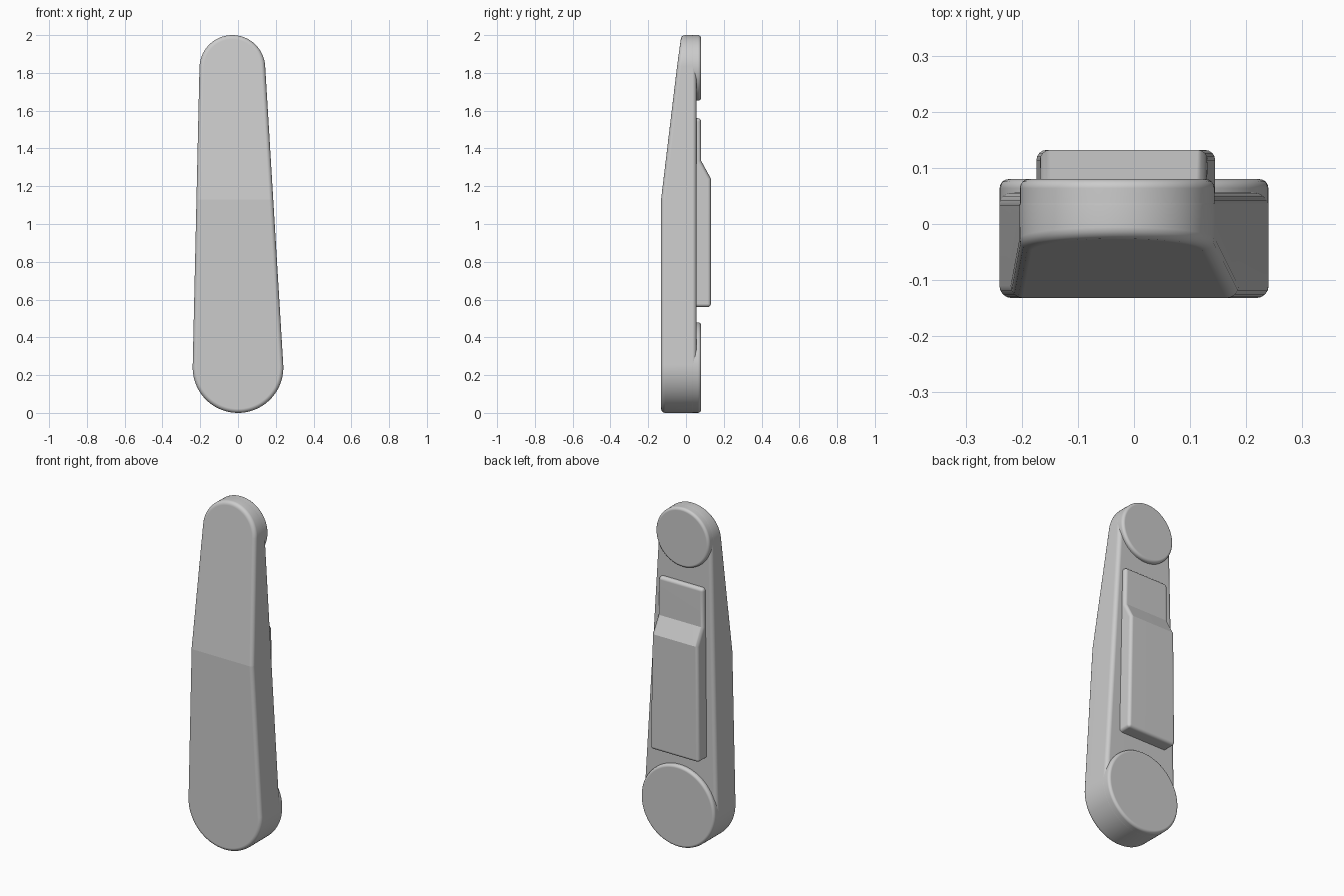
import bpy, bmesh, math
from mathutils import Vector

cube = bpy.data.objects.get("Cube")
if cube:
    bpy.data.objects.remove(cube)

GREY = (0.6, 0.6, 0.6, 1)
grey = bpy.data.materials.new("plain grey")
grey.use_nodes = True
grey.diffuse_color = GREY
grey.node_tree.nodes["Principled BSDF"].inputs["Base Color"].default_value = GREY

BIG, SMALL = (0, 0.24, 0.24), (-0.03, 1.826, 0.174)   # x, z, radius of the rounded ends
FRONT, BACK, FOLD = -0.132, 0.056, 1.13


def prism(points, offset):
    """Extrude a closed loop of points along a vector."""
    bm = bmesh.new()
    face = bm.faces.new([bm.verts.new(p) for p in points])
    ext = bmesh.ops.extrude_face_region(bm, geom=[face])["geom"]
    bmesh.ops.translate(bm, vec=offset, verts=[v for v in ext if isinstance(v, bmesh.types.BMVert)])
    bmesh.ops.recalc_face_normals(bm, faces=bm.faces)
    return bm


def round_edges(bm, width, keep=lambda e: True):
    edges = [e for e in bm.edges if e.calc_face_angle(0) > 0.6 and keep(e)]
    bmesh.ops.bevel(bm, geom=edges, offset=width, segments=4, profile=0.5, affect="EDGES")


def finish(bm, name, crease=lambda e: False):
    bmesh.ops.recalc_face_normals(bm, faces=bm.faces)
    for f in bm.faces:
        f.smooth = True
    for e in bm.edges:
        e.smooth = not (e.calc_face_angle(0) > math.radians(25) or crease(e))
    mesh = bpy.data.meshes.new(name)
    bm.to_mesh(mesh)
    bm.free()
    mesh.materials.append(grey)
    obj = bpy.data.objects.new(name, mesh)
    bpy.context.collection.objects.link(obj)
    normals = obj.modifiers.new("flat_face_normals", "WEIGHTED_NORMAL")
    normals.keep_sharp = True


def arc(circle, start, end, y, steps):
    x, z, r = circle
    angles = [start + (end - start) * i / steps for i in range(steps + 1)]
    return [Vector((x + r * math.cos(a), y, z + r * math.sin(a))) for a in angles]


# Tapered arm: two round ends joined by tangent sides
dx, dz = SMALL[0] - BIG[0], SMALL[1] - BIG[1]
axis = math.atan2(dz, dx)
spread = math.acos((BIG[2] - SMALL[2]) / math.hypot(dx, dz))
outline = (arc(SMALL, axis - spread, axis + spread, FRONT, 48)
           + arc(BIG, axis + spread, axis - spread + math.tau, FRONT, 48))
arm = prism(outline, Vector((0, BACK - FRONT, 0)))
bmesh.ops.bisect_plane(arm, geom=arm.verts[:] + arm.edges[:] + arm.faces[:],
                       plane_co=(0, 0, FOLD), plane_no=(0, 0, 1))
# Upper front slopes back from the fold
for v in arm.verts:
    if v.co.y < 0 and v.co.z > FOLD:
        v.co.y += (v.co.z - FOLD) * 0.12
round_edges(arm, 0.022)
finish(arm, "arm", lambda e: all(abs(v.co.z - FOLD) < 0.01 and v.co.y < FRONT + 0.03 for v in e.verts))

# Raised round pads on the back of both ends
for name, (x, z, r) in (("lower_round_pad", BIG), ("upper_round_pad", SMALL)):
    pad = prism(arc((x, z, r - 0.0005), 0, math.tau, 0.0, 96)[:-1], Vector((0, 0.08, 0)))
    round_edges(pad, 0.016, lambda e: min(v.co.y for v in e.verts) > 0.05)
    finish(pad, name)

# Back clip: thick block, ramp and thin tongue, narrowing upwards
profile = [(0.03, 0.56), (0.132, 0.56), (0.132, 1.24), (0.08, 1.335), (0.08, 1.56), (0.03, 1.56)]
clip = prism([Vector((0, y, z)) for y, z in profile], Vector((1, 0, 0)))
for v in clip.verts:
    t = v.co.z - 0.56
    v.co.x = 0.145 - 0.02 * t if v.co.x > 0.5 else -0.174 + 0.009 * t
round_edges(clip, 0.018, lambda e: max(v.co.y for v in e.verts) > 0.05)
finish(clip, "back_clip")
